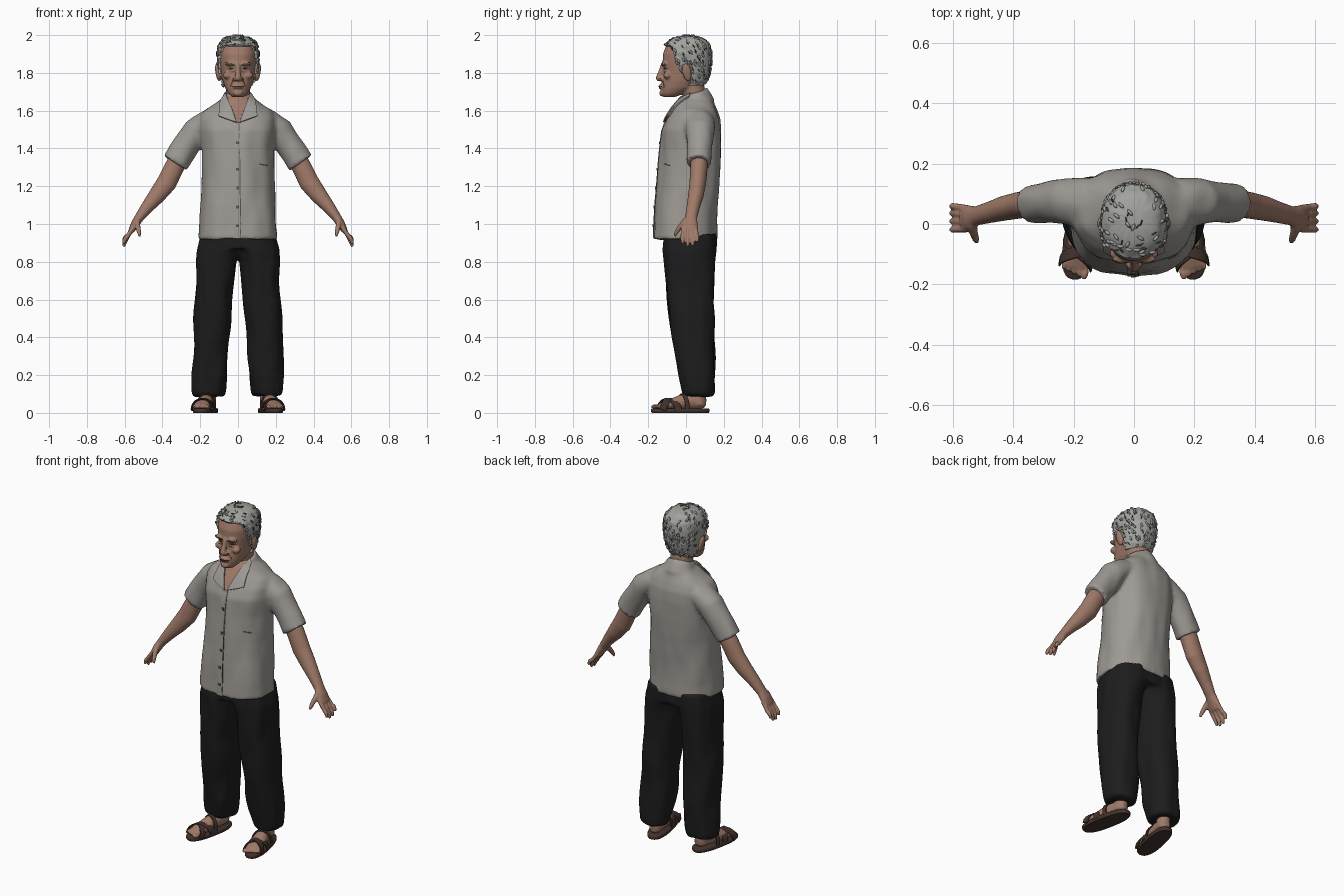
import bpy, bmesh, math, random
from mathutils import Vector, Matrix, noise
from mathutils.bvhtree import BVHTree

if "Cube" in bpy.data.objects:
    bpy.data.objects.remove(bpy.data.objects["Cube"])

random.seed(4)
X, Y, Z = Vector((1, 0, 0)), Vector((0, 1, 0)), Vector((0, 0, 1))
ID = Matrix.Identity(4)
SIDES = [Matrix.Diagonal((s, 1, 1, 1)) for s in (1, -1)]


def material(name, *rgb):
    m = bpy.data.materials.new(name)
    m.diffuse_color = (*rgb, 1)
    m.use_nodes = True
    m.node_tree.nodes["Principled BSDF"].inputs["Base Color"].default_value = m.diffuse_color
    return m


SKIN = material("skin", .35, .195, .14)
LIPS = material("dark_skin", .2, .1, .075)
SHIRT = material("grey_cloth", .34, .32, .295)
SEAM = material("seam_grey", .09, .085, .08)
PANTS = material("black_cloth", .012, .012, .013)
SANDAL = material("brown_leather", .055, .032, .026)
HAIR = material("grey_hair", .36, .36, .34)
STREAK = material("dark_hair", .07, .07, .068)
EYE = material("eye_dark", .03, .022, .018)


def loft(bm, pts, n=24, ref=Y, p=2.0, flat=False, M=ID):
    """Closed tube through (x, y, z, radius along ref, other radius)."""
    cs = [Vector(q[:3]) for q in pts]
    rings = []
    for i, q in enumerate(pts):
        t = Z if flat else (cs[min(i + 1, len(cs) - 1)] - cs[max(i - 1, 0)]).normalized()
        v = t.cross(ref).normalized()
        u = v.cross(t)
        ring = []
        for k in range(n):
            c, s = math.cos(math.tau * k / n), math.sin(math.tau * k / n)
            c, s = (math.copysign(abs(a) ** (2 / p), a) for a in (c, s))
            ring.append(bm.verts.new(M @ (cs[i] + u * c * q[3] + v * s * q[4])))
        rings.append(ring)
    for a, b in zip(rings, rings[1:]):
        for k in range(n):
            bm.faces.new((a[k], a[k - 1], b[k - 1], b[k]))
    bm.faces.new(rings[0])
    bm.faces.new(rings[-1])


def levels(rows):
    """Horizontal rings from (z, front, back, x min, x max)."""
    return [((a + b) / 2, (f + k) / 2, z, (k - f) / 2, (b - a) / 2) for z, f, k, a, b in rows]


def ball(bm, c, r, M=ID, rot=ID, seg=14):
    bmesh.ops.create_uvsphere(bm, u_segments=seg, v_segments=max(4, seg // 2), radius=1,
                              matrix=M @ Matrix.Translation(c) @ rot @ Matrix.Diagonal((*r, 1)))


def finish(name, bm, mat, voxel=0, smooth=2, folds=0, angle=50, solid=0):
    bmesh.ops.recalc_face_normals(bm, faces=bm.faces) if not solid else None
    me = bpy.data.meshes.new(name)
    bm.to_mesh(me)
    bm.free()
    ob = bpy.data.objects.new(name, me)
    bpy.context.collection.objects.link(ob)
    if voxel:
        r = ob.modifiers.new("fuse", 'REMESH')
        r.mode, r.voxel_size = 'VOXEL', voxel
        s = ob.modifiers.new("soften", 'SMOOTH')
        s.iterations, s.factor = smooth, .5
    if solid:
        s = ob.modifiers.new("thickness", 'SOLIDIFY')
        s.thickness, s.offset = solid, -1
    if ob.modifiers:
        dg = bpy.context.evaluated_depsgraph_get()
        me = bpy.data.meshes.new_from_object(ob.evaluated_get(dg))
        ob.modifiers.clear()
        ob.data = me
    if folds:
        moves = [v.normal * folds * noise.noise(Vector((v.co.x * 13, v.co.y * 13, v.co.z * 5)))
                 for v in me.vertices]
        for v, d in zip(me.vertices, moves):
            v.co += d
    me.materials.clear()
    me.materials.append(mat)
    me.polygons.foreach_set("material_index", [0] * len(me.polygons))
    me.polygons.foreach_set("use_smooth", [True] * len(me.polygons))
    me.set_sharp_from_angle(angle=math.radians(angle))
    return ob


def tree(ob):
    bm = bmesh.new()
    bm.from_mesh(ob.data)
    t = BVHTree.FromBMesh(bm)
    bm.free()
    return t


def plates(name, surf, quads, mat, off=.003, n=6, solid=.004):
    """Thin plates laid on the front of a surface; quads are (x, z) corners."""
    bm = bmesh.new()
    for a, b, c, d in [[Vector(p) for p in q] for q in quads]:
        g = []
        for i in range(n + 1):
            lo, hi = a.lerp(b, i / n), d.lerp(c, i / n)
            row = []
            for j in range(n + 1):
                x, z = lo.lerp(hi, j / n)
                hit = surf.ray_cast(Vector((x, -1, z)), Y)
                if hit[0] is None:
                    hit = surf.find_nearest(Vector((x, -.05, z)))
                row.append(bm.verts.new(hit[0] + hit[1] * off))
            g.append(row)
        for i in range(n):
            for j in range(n):
                f = bm.faces.new((g[i][j], g[i + 1][j], g[i + 1][j + 1], g[i][j + 1]))
                f.normal_update()
                if f.normal.y > 0:
                    f.normal_flip()
    return finish(name, bm, mat, solid=solid)


def both(quads):
    return quads + [[(-x, z) for x, z in q] for q in quads]


def bar(x0, z0, x1, z1, w):
    d = Vector((z0 - z1, x1 - x0)).normalized() * w / 2
    return [(x0 - d.x, z0 - d.y), (x1 - d.x, z1 - d.y), (x1 + d.x, z1 + d.y), (x0 + d.x, z0 + d.y)]


# Shirt: body, sleeves and collar stand fused together
bm = bmesh.new()
body = [(.92, -.175, .165, .209), (1.0, -.17, .165, .202), (1.1, -.165, .17, .196),
        (1.25, -.15, .176, .188), (1.4, -.137, .185, .19), (1.5, -.13, .187, .2),
        (1.56, -.103, .182, .2), (1.6, -.078, .167, .18), (1.635, -.05, .15, .13), (1.665, -.033, .128, .085)]
loft(bm, levels([(z, f, b, -r, r) for z, f, b, r in body]), n=40, p=2.3, flat=True)
loft(bm, [(0, .066, 1.63, .088, .1), (0, .045, 1.698, .067, .074)])
for M in SIDES:
    loft(bm, [(.08, .06, 1.555, .08, .055), (.15, .07, 1.54, .085, .066), (.22, .076, 1.493, .076, .073),
              (.275, .074, 1.41, .068, .072), (.332, .068, 1.322, .065, .075)], M=M)
shirt = finish("shirt", bm, SHIRT, voxel=.011, smooth=3, folds=.008)
surf = tree(shirt)
plates("open_neck", surf, [[(0, 1.525), (0, 1.525), (.056, 1.675), (-.056, 1.675)]], SKIN, n=10)
plates("collar_flaps", surf, both([[(.008, 1.535), (.1, 1.568), (.09, 1.645), (.062, 1.688)]]),
       SHIRT, off=.011, n=8, solid=.008)
plates("placket", surf, [bar(-.004, .925, -.004, 1.53, .034)], SHIRT, off=.004, n=16)
plates("placket_seam", surf, [bar(.014, .925, .008, 1.53, .005)], SEAM, off=.004, n=16)
plates("buttons", surf, [bar(-.009, z, .005, z, .014) for z in (1.43, 1.29, 1.19, 1.09, .99)], SEAM, off=.008, n=2)
plates("pocket_edge", surf, [bar(.115, 1.318, .155, 1.31, .006)], SEAM)

# Trousers
bm = bmesh.new()
leg = [(.09, -.012, .15, .075, .236), (.12, -.022, .153, .068, .241), (.2, -.042, .151, .057, .242),
       (.4, -.077, .149, .046, .236), (.6, -.1, .147, .03, .227), (.8, -.116, .152, .01, .219),
       (.86, -.121, .157, -.01, .215), (.95, -.115, .157, -.02, .195)]
for M in SIDES:
    loft(bm, levels(leg), p=2.4, flat=True, M=M)
loft(bm, levels([(.865, -.122, .16, -.2, .2), (.95, -.118, .155, -.195, .195)]), p=2.4, flat=True)
finish("trousers", bm, PANTS, voxel=.011, smooth=3, folds=.012)

# Arms and hands
bm = bmesh.new()
for M in SIDES:
    loft(bm, [(.28, .072, 1.4, .048, .05), (.335, .069, 1.305, .046, .052), (.38, .062, 1.215, .044, .053),
              (.43, .052, 1.15, .041, .045), (.48, .038, 1.09, .035, .034), (.522, .027, 1.035, .032, .025),
              (.545, .02, 1.0, .042, .022), (.566, .019, .962, .044, .016)], M=M)
    for i, (y, tip) in enumerate([(-.016, .895), (.008, .88), (.031, .884), (.052, .905)]):
        loft(bm, [(.55, y, .985, .012, .012), (.582, y * 1.08, .94, .0115, .0125),
                  (.6, y * 1.15, tip + .022, .011, .012), (.606, y * 1.15, tip, .007, .008)], n=10, M=M)
    loft(bm, [(.535, .0, 1.02, .016, .016), (.53, -.032, .985, .014, .014),
              (.524, -.05, .958, .012, .012), (.52, -.06, .936, .007, .007)], n=10, M=M)
finish("arms", bm, SKIN, voxel=.0055, smooth=2)

# Head with neck, nose, ears, brows and cheeks
HEAD = [(1.672, -.118, -.06, .03), (1.69, -.131, -.01, .05), (1.72, -.134, .06, .068), (1.76, -.127, .1, .082),
        (1.80, -.12, .116, .09), (1.85, -.124, .124, .097), (1.90, -.122, .124, .1), (1.94, -.107, .118, .094),
        (1.97, -.07, .095, .073), (1.985, -.03, .06, .04), (1.989, .0, .03, .015)]
bm = bmesh.new()
loft(bm, levels([(z, f, b, -r, r) for z, f, b, r in HEAD]), n=36, p=2.15, flat=True)
loft(bm, [(0, .055, 1.58, .062, .064), (0, .048, 1.66, .06, .062), (0, .025, 1.78, .064, .066)])
loft(bm, [(0, -.118, 1.855, .012, .011), (0, -.132, 1.81, .014, .013), (0, -.145, 1.775, .016, .017),
          (0, -.136, 1.758, .012, .014)], n=12, flat=True)
ball(bm, (0, -.147, 1.77), (.014, .013, .013))
ball(bm, (0, -.128, 1.692), (.026, .014, .016))
ball(bm, (0, -.134, 1.728), (.028, .01, .014))
for M in SIDES:
    ball(bm, (.017, -.133, 1.768), (.012, .013, .01), M)
    ball(bm, (.04, -.116, 1.848), (.034, .015, .011), M)
    ball(bm, (.055, -.098, 1.787), (.026, .022, .02), M)
    ball(bm, (.107, .005, 1.803), (.013, .024, .05), M, Matrix.Rotation(.2, 4, 'X') @ Matrix.Rotation(.15, 4, 'Y'))
head = finish("head", bm, SKIN, voxel=.006, smooth=2)
surf = tree(head)
plates("eyes", surf, both([[(.022, 1.823), (.037, 1.817), (.056, 1.822), (.038, 1.828)]]), EYE, off=.002, n=4)
plates("eyebrows", surf, both([bar(.016, 1.84, .062, 1.85, .009)]), STREAK, off=.002, n=5)
plates("mouth", surf, [bar(-.03, 1.728, .03, 1.728, .005)], EYE, off=.002, n=5, solid=.002)
plates("face_creases", surf, both([bar(.024, 1.77, .042, 1.725, .005), bar(.022, 1.806, .05, 1.803, .004)]),
       LIPS, off=.002, n=4, solid=.002)
plates("lower_lip", surf, [bar(-.022, 1.721, .022, 1.721, .008)], LIPS, off=.002, n=5, solid=.002)


# Hair cap, trimmed around the face and roughened
def head_at(z):
    for a, b in zip(HEAD, HEAD[1:]):
        if z <= b[0]:
            t = (z - a[0]) / (b[0] - a[0])
            return [p + (q - p) * t for p, q in zip(a, b)]
    return HEAD[-1]


bm = bmesh.new()
rows = [head_at(1.715 + .274 * i / 36) for i in range(37)]
loft(bm, levels([(1.83 + (z - 1.83) * 1.05, f - .011, b + .011, -r - .011, r + .011) for z, f, b, r in rows]),
     n=72, p=2.15, flat=True)
bmesh.ops.recalc_face_normals(bm, faces=bm.faces)


def bald(c):
    if c.z > 1.947:
        return False
    if c.z < 1.8:
        return c.y < .022 or c.z < 1.735
    return c.y < -.035 - (c.z - 1.83) * .4


bmesh.ops.delete(bm, geom=[f for f in bm.faces if bald(f.calc_center_median())], context='FACES')
bm.normal_update()
spots = [(v.co.copy(), v.normal.copy()) for v in bm.verts if v.link_faces]
for v in bm.verts:
    v.co += v.normal * (noise.noise(v.co * 60) * .005)
finish("hair", bm, HAIR, solid=.012)

# Hair tufts, swept down and back over the cap
for name, mat, count, lift in (("hair_tufts", HAIR, 130, .001), ("hair_streaks", STREAK, 75, .001)):
    bm = bmesh.new()
    for co, nor in random.sample(spots, count):
        down = Vector((random.uniform(-.5, .5), .5, -.8))
        down = (down - nor * down.dot(nor)).normalized()
        side = down.cross(nor)
        rot = Matrix((side, down, nor)).transposed().to_4x4()
        r = (.006, .014, .006) if mat == HAIR else (.0022, .011, .0055)
        ball(bm, co + nor * lift, r, rot=rot, seg=6)
    finish(name, bm, mat)

# Feet and sandals, turned slightly outward
foot, sole, strap = bmesh.new(), bmesh.new(), bmesh.new()
for S in SIDES:
    M = S @ Matrix.Translation((.172, -.03, 0)) @ Matrix.Rotation(.2, 4, 'Z')
    loft(foot, [(0, .135, .05, .02, .024), (0, .115, .055, .034, .034), (0, .06, .062, .037, .042),
                (0, 0, .056, .04, .038), (0, -.06, .045, .045, .026), (0, -.115, .034, .046, .014)], ref=X, M=M)
    loft(foot, [(0, .1, .04, .038, .036), (0, .1, .14, .04, .038)], M=M)
    for i in range(5):
        x = -.036 + .0185 * i
        ball(foot, (x, -.128 + .005 * i, .033), (.012 if i == 0 else .009, .024, .012), M)
    loft(sole, [(0, 0, 0, .153, .052), (0, 0, .006, .157, .056), (0, 0, .02, .157, .056),
                (0, 0, .024, .153, .052)], n=32, p=2.5, flat=True, M=M)
    for y0, y1, h in ((-.105, -.02, .058), (-.02, -.105, .06), (.0, .03, .085)):
        arc = [(-math.cos(a) * .053, y0 + (y1 - y0) * a / math.pi, .015 + h * math.sin(a) ** .8,
                .019 if h < .08 else .012, .004) for a in (math.pi * i / 12 for i in range(13))]
        loft(strap, arc, n=12, p=4, M=M)
finish("feet", foot, SKIN, voxel=.0055, smooth=1)
finish("sandal_soles", sole, SANDAL)
finish("sandal_straps", strap, SANDAL)
